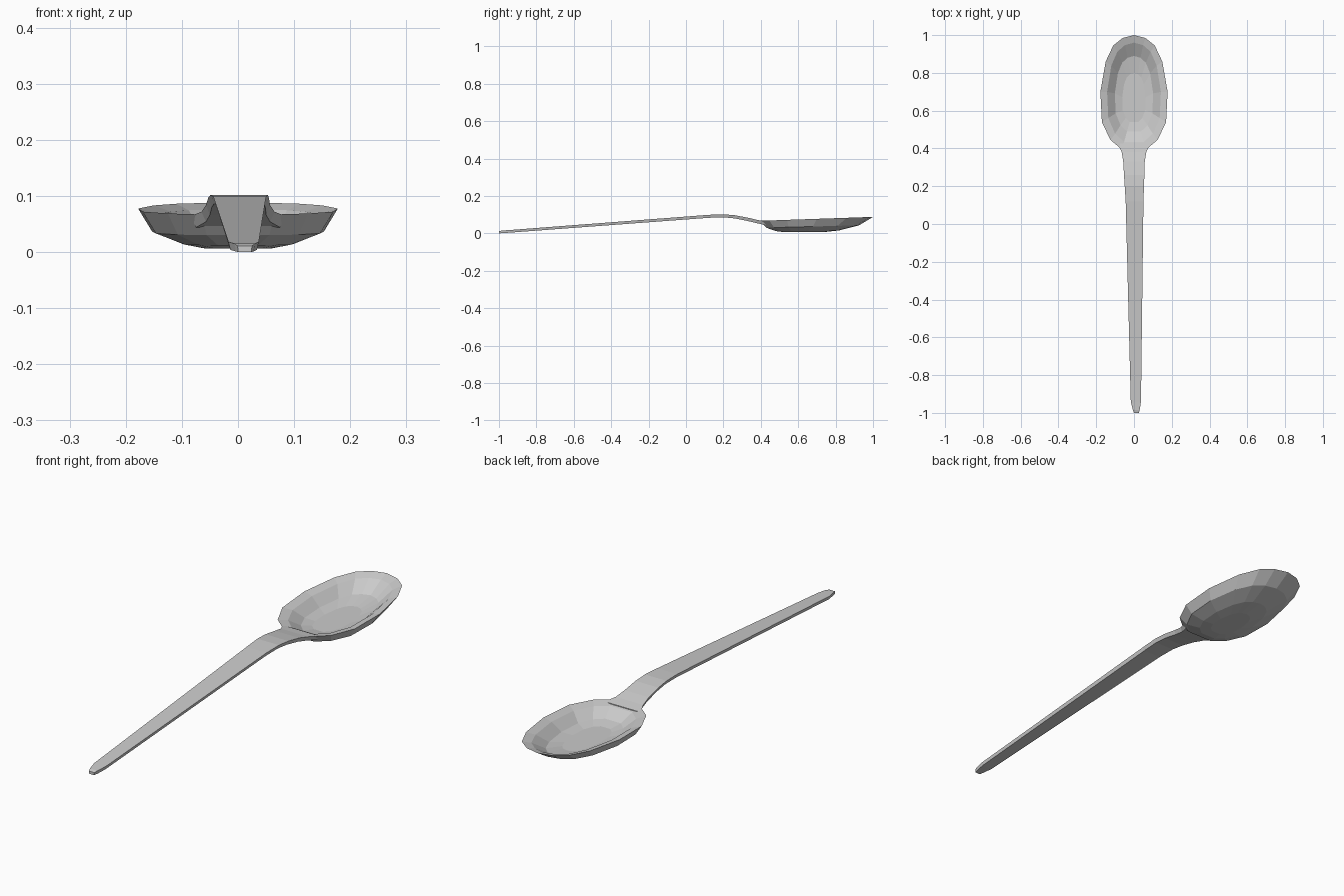
import bpy, bmesh


def loft(name, rings):
    """Join matching vertex rings with faces and close both ends."""
    bm = bmesh.new()
    loops = [[bm.verts.new(p) for p in r] for r in rings]
    n = len(loops[0])
    for a, b in zip(loops, loops[1:]):
        for i in range(n):
            j = (i + 1) % n
            bm.faces.new((a[i], a[j], b[j], b[i]))
    bm.faces.new(loops[0])
    bm.faces.new(loops[-1])
    bmesh.ops.recalc_face_normals(bm, faces=bm.faces)
    mesh = bpy.data.meshes.new(name)
    bm.to_mesh(mesh)
    bm.free()
    ob = bpy.data.objects.new(name, mesh)
    bpy.context.collection.objects.link(ob)
    return ob


# Half outline of the bowl rim (x, y), tip to neck, then mirrored
half = [(0, 1.0), (0.06, 0.985), (0.11, 0.945), (0.15, 0.86), (0.178, 0.70),
        (0.17, 0.54), (0.125, 0.445), (0.065, 0.395)]
outline = half + [(-x, y) for x, y in reversed(half[1:])]
Y0, Y1 = 0.395, 1.0


def ring(sx, near, far, z_near, z_far):
    """Rim outline squeezed into a y range, with z tilted from near to far."""
    pts = []
    for x, y in outline:
        t = (y - Y0) / (Y1 - Y0)
        pts.append((x * sx, near + t * (far - near), z_near + t * (z_far - z_near)))
    return pts


# Bowl: underside up to the rim, then down into the hollow
loft("bowl", [
    ring(0.32, 0.53, 0.73, 0.006, 0.006),
    ring(0.55, 0.48, 0.82, 0.012, 0.016),
    ring(0.86, 0.43, 0.925, 0.030, 0.043),
    ring(1.00, Y0, Y1, 0.067, 0.088),
    ring(0.80, 0.435, 0.96, 0.059, 0.076),
    ring(0.57, 0.49, 0.89, 0.029, 0.036),
    ring(0.35, 0.54, 0.80, 0.020, 0.022),
])

# Handle sections: y, centre x, half width, bottom z, top z
sections = [
    (-1.00, 0.012, 0.013, 0.000, 0.011),
    (-0.985, 0.012, 0.018, 0.001, 0.015),
    (-0.94, 0.010, 0.027, 0.004, 0.018),
    (0.12, 0.003, 0.047, 0.083, 0.099),
    (0.20, 0.002, 0.051, 0.086, 0.102),
    (0.26, 0.001, 0.054, 0.080, 0.097),
    (0.33, 0.000, 0.057, 0.066, 0.084),
    (0.38, 0.000, 0.065, 0.054, 0.072),
    (0.425, 0.000, 0.085, 0.044, 0.064),
]
loft("handle", [[(c - w, y, t), (c + w, y, t), (c + w * 0.88, y, b), (c - w * 0.88, y, b)]
                for y, c, w, b, t in sections])
